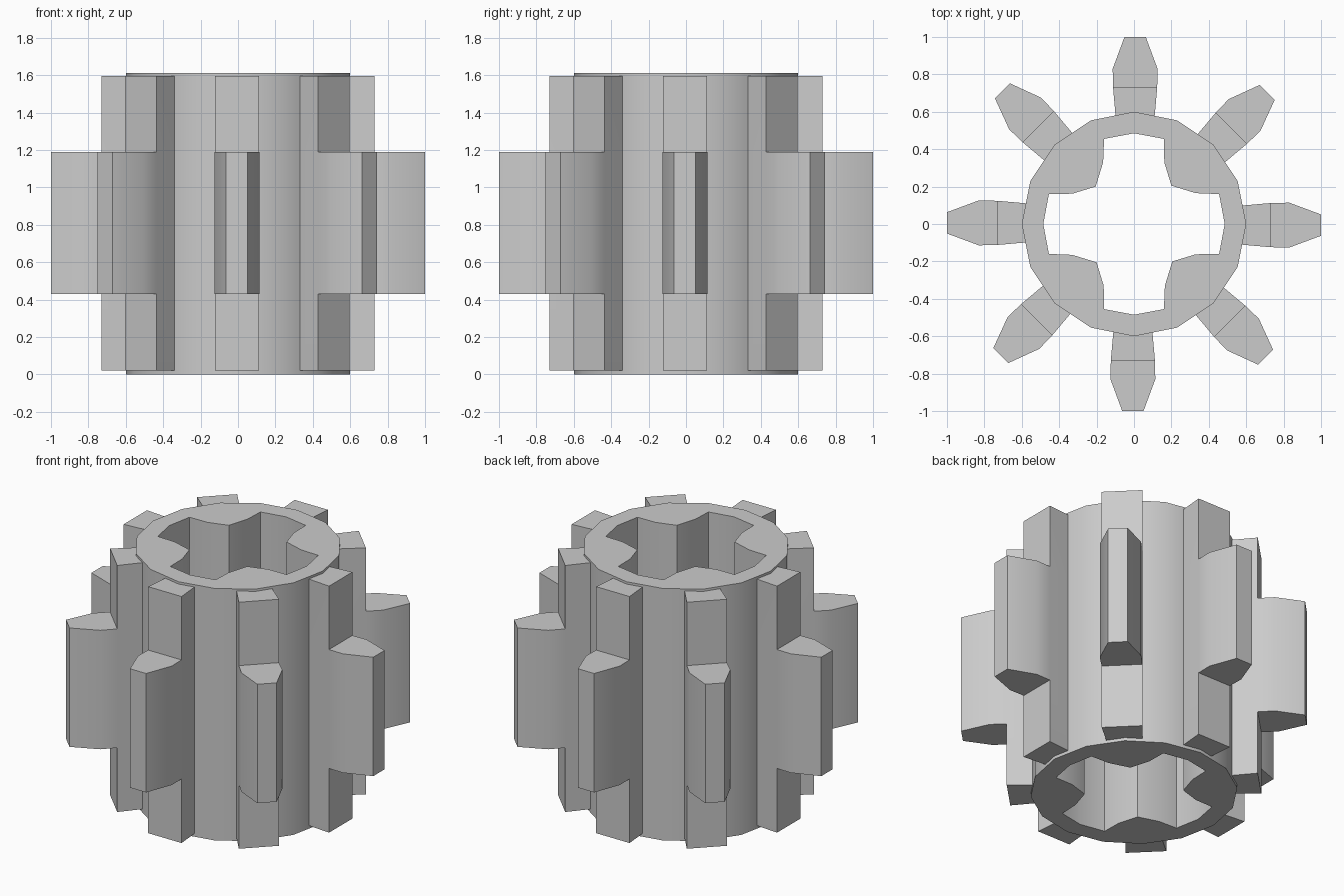
import bpy
import bmesh
import math
from mathutils import Matrix, Vector

cube = bpy.data.objects.get("Cube")
if cube:
    bpy.data.objects.remove(cube, do_unlink=True)

GREY = (0.6, 0.6, 0.6, 1.0)
mat = bpy.data.materials.new("plain grey")
mat.use_nodes = True
mat.diffuse_color = GREY
mat.node_tree.nodes["Principled BSDF"].inputs["Base Color"].default_value = GREY


def thicken(bm, offset):
    """Turn a flat sheet into a closed solid."""
    rim = [e for e in bm.edges if e.is_boundary]
    geom = bm.verts[:] + bm.edges[:] + bm.faces[:]
    twin = bmesh.ops.duplicate(bm, geom=geom)["vert_map"]
    for e in rim:
        a, b = e.verts
        bm.faces.new((a, b, twin[b], twin[a]))
    moved = {twin[v] for v in geom if isinstance(v, bmesh.types.BMVert)}
    bmesh.ops.translate(bm, verts=list(moved), vec=Vector(offset))
    bmesh.ops.recalc_face_normals(bm, faces=bm.faces[:])


def finish(bm, name):
    mesh = bpy.data.meshes.new(name)
    bm.to_mesh(mesh)
    bm.free()
    mesh.materials.append(mat)
    obj = bpy.data.objects.new(name, mesh)
    bpy.context.collection.objects.link(obj)
    bpy.ops.object.select_all(action='DESELECT')
    obj.select_set(True)
    bpy.context.view_layer.objects.active = obj
    bpy.ops.object.shade_smooth_by_angle(angle=math.radians(30))
    return obj


# Hub: sixteen-sided ring with a four-lobed bore
SIDES, RADIUS, HEIGHT = 16, 0.6, 1.61
outer = [(RADIUS * math.cos(math.tau * i / SIDES),
          RADIUS * math.sin(math.tau * i / SIDES)) for i in range(SIDES)]
quarter = [(0.485, 0), (0.455, 0.16), (0.33, 0.165),
           (0.2, 0.205), (0.162, 0.33), (0.16, 0.455)]
bore = []
for k in range(4):
    turn = Matrix.Rotation(k * math.pi / 2, 2)
    bore += [tuple(turn @ Vector(p)) for p in quarter]

bm = bmesh.new()
edges = []
for loop in (outer, bore):
    vs = [bm.verts.new((x, y, 0)) for x, y in loop]
    edges += [bm.edges.new((vs[i - 1], vs[i])) for i in range(len(vs))]
bmesh.ops.triangle_fill(bm, edges=edges, use_beauty=True)
thicken(bm, (0, 0, HEIGHT))
finish(bm, "hub")

# Tooth: tall root with a shorter tapered crown in one solid
HALF_WIDTH = {0.56: 0.103, 0.73: 0.118, 0.83: 0.12, 1.0: 0.057}
STATIONS = list(HALF_WIDTH)
LEVELS = [0.02, 0.43, 1.19, 1.595]
SHIFT = -0.006


def tooth(name, angle):
    bm = bmesh.new()
    for c in range(3):
        for r in range(3):
            if c and r != 1:
                continue
            u0, u1 = STATIONS[c:c + 2]
            z0, z1 = LEVELS[r:r + 2]
            bm.faces.new([bm.verts.new((u, -1, z)) for u, z in
                          ((u0, z0), (u1, z0), (u1, z1), (u0, z1))])
    bmesh.ops.remove_doubles(bm, verts=bm.verts[:], dist=0.001)
    thicken(bm, (0, 2, 0))
    # Narrow the solid to its width at each distance from the axis
    for v in bm.verts:
        station = min(STATIONS, key=lambda u: abs(u - v.co.x))
        v.co.y = v.co.y * HALF_WIDTH[station] + SHIFT
    bmesh.ops.rotate(bm, verts=bm.verts[:], cent=(0, 0, 0),
                     matrix=Matrix.Rotation(angle, 3, 'Z'))
    bmesh.ops.recalc_face_normals(bm, faces=bm.faces[:])
    finish(bm, name)


NAMES = ["left", "back_left", "back", "back_right",
         "right", "front_right", "front", "front_left"]
for i, side in enumerate(NAMES):
    tooth(side + "_tooth", i * math.pi / 4)
